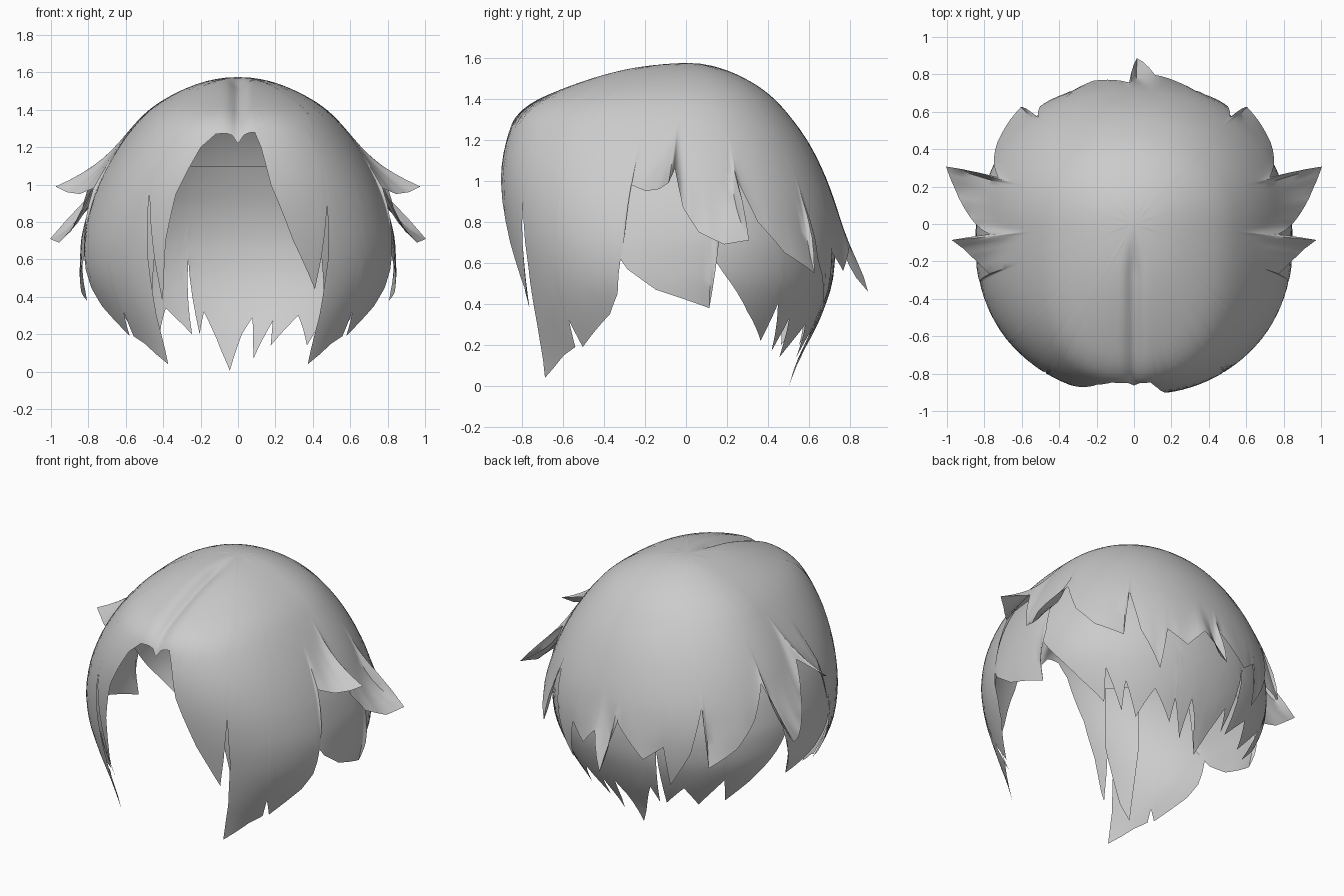
import bpy, bmesh
from math import sin, cos, radians, exp, sqrt

if "Cube" in bpy.data.objects:
    bpy.data.objects.remove(bpy.data.objects["Cube"])

TOP = 1.575
# radius of the hair volume against height: (z, r)
FRONT = [(0, .80), (.3, .83), (.5, .85), (.7, .89), (.95, .92), (1.15, .90), (1.35, .82),
         (1.41, .70), (1.48, .52), (1.53, .36), (1.565, .18), (TOP, 0)]
SIDE = [(0, .56), (.2, .68), (.4, .82), (.6, .87), (.8, .84), (1.0, .765), (1.1, .71), (1.2, .65),
        (1.4, .48), (1.5, .31), (1.56, .14), (TOP, 0)]
BACK = [(0, .51), (.2, .63), (.4, .73), (.6, .77), (.8, .755), (.95, .71), (1.17, .61),
        (1.42, .41), (1.53, .22), (TOP, 0)]


def lookup(table, q):
    s, q = (-1, -q) if q < 0 else (1, q)
    pts = [(sqrt(TOP - z), r) for z, r in reversed(table)]
    for (q0, r0), (q1, r1) in zip(pts, pts[1:]):
        if q <= q1:
            return s * (r0 + (r1 - r0) * (q - q0) / (q1 - q0))
    return s * pts[-1][1]


def radius(table, z):
    q = sqrt(max(TOP - z, 0))
    return sum(lookup(table, q + d * .03) for d in (-2, -1, 0, 1, 2)) / 5


def surface(a, z, out):
    """Point on the hair volume at angle a (0 = front, 90 = +x) and height z."""
    s, c = sin(radians(a)), cos(radians(a))
    b = radius(FRONT if c > 0 else BACK, z)
    w = radius(SIDE, z)
    n = 2.4 if c > 0 else 2.1
    if b < 1e-4 or w < 1e-4:
        r = 0
    else:
        r = (abs(s / w) ** n + abs(c / b) ** n) ** (-1 / n) + out
    x, y = r * s, -r * c
    # centre parting
    if z > 1.2 and y < -.05:
        z -= .03 * exp(-(x / .04) ** 2) * min(1, (-.05 - y) / .2)
    return (x, y, z)


def sheet(name, hem, top, out=0.0, top_range=None, rows=26, flare_len=.3):
    """Sheet of hair hanging from height top to a hem of (angle, z, flare, skew) points."""
    hem = [(tuple(h) + (0, 0))[:4] for h in hem]
    line = []
    for p, q in zip(hem, hem[1:]):
        k = max(3, int(abs(q[0] - p[0]) / 2.5), int(abs(q[1] - p[1]) / .08))
        line += [[p[i] + (q[i] - p[i]) * j / k for i in range(4)] for j in range(k)]
    line.append(list(hem[-1]))
    verts, faces = [], []
    m = len(line)
    for j, (a, zh, fl, skew) in enumerate(line):
        at = a
        if top_range:
            at = top_range[0] + (top_range[1] - top_range[0]) * j / (m - 1)
        for i in range(rows + 1):
            v = i / rows
            z = top - (top - zh) * v ** 1.6
            f = fl * max(0, 1 - (z - zh) / flare_len) ** 2.6
            o = out * min(1, (TOP - z) * 5)
            turn = skew * max(0, 1 - (z - zh) / .8) ** 2
            verts.append(surface(at + (a - at) * v + turn, z, o + f))
    for j in range(m - 1):
        for i in range(rows):
            k = j * (rows + 1) + i
            faces.append((k, k + 1, k + rows + 2, k + rows + 1))
    me = bpy.data.meshes.new(name)
    me.from_pydata(verts, [], faces)
    # weld the crown and keep the lock edges crisp
    bm = bmesh.new()
    bm.from_mesh(me)
    bmesh.ops.remove_doubles(bm, verts=bm.verts, dist=1e-4)
    bmesh.ops.recalc_face_normals(bm, faces=bm.faces)
    bm.normal_update()
    if sum(f.normal.dot(f.calc_center_median()) for f in bm.faces) < 0:
        bmesh.ops.reverse_faces(bm, faces=bm.faces)
    bm.to_mesh(me)
    bm.free()
    ob = bpy.data.objects.new(name, me)
    bpy.context.collection.objects.link(ob)
    bpy.context.view_layer.objects.active = ob
    ob.select_set(True)
    bpy.ops.object.shade_smooth_by_angle(angle=radians(50))
    ob.select_set(False)
    return ob


def mirror(hem):
    return [(-h[0],) + tuple(h[1:3]) + ((0,) * (3 - len(h)) + (-h[3],) if len(h) > 3 else ())
            for h in reversed(hem)]


# outer layer: fringe, long front locks, side flicks, back tips
fringe_right = [(0, 1.25), (2, 1.28), (6, 1.28), (8, 1.2), (11, 1.0), (19, .7), (28, .44), (29.5, .62), (31, .9)]
fringe_left = [(0, 1.25), (2, 1.28), (8, 1.27), (13, 1.2), (17, 1.08), (21, .95), (25, .7), (27, .45), (28, .38),
               (29.5, .6), (31, .97)]
long_lock = [(33, .6, 0, -1), (34, .3, 0, -3), (35, .04, 0, -6.5), (38, .09, 0, -4), (42, .15, 0, -2),
             (46, .19), (47, .32), (49, .19), (56, .27), (63, .35), (67, .45), (70, .73)]
flicks = [(71, .98, .02), (77, .95, .07), (82, .96, .14), (85, .99, .21), (86, 1.06, .04),
          (89, .87, .02), (94, .75, .05), (101, .69, .12), (107, .71, .2), (109, 1.0, .01),
          (115, .8), (124, .65, .02), (136, .55, .06), (138, .9)]
back_tips = [(143, .62), (152, .39, .02), (155, .65), (164, .56, .03)]
back_tuft = [(172, .68, .04), (179, .46, .15), (182, .75)]
half = long_lock + flicks + back_tips
left = [(360 + h[0],) + tuple(h[1:]) for h in mirror(fringe_left + half)]
sheet("outer_hair", fringe_right + half + back_tuft + left, TOP)

# lower back layer, hanging under the outer one
low_side = [(93, .75), (103, .55), (114, .36), (124, .22), (127, .4), (133, .17), (136, .33), (141, .14)]
nape = [(151, .3), (162, .14), (163, .27), (171, .07), (173, .29), (178, .2), (185, .005), (189, .1),
        (196, .32), (200, .2), (201, .6), (204, .2)]
low_left = [(360 + a, z) for a, z in mirror(low_side[:5] + [(138, .2), (146, .34)])]
sheet("lower_back_hair", low_side + nape + low_left, 1.1, -.035)

# panels over the ears
ear = [(64, .72), (71, .57, .02), (80, .47, .03), (88, .43, .04), (98, .38, .04), (99, .5, .03), (101, .7)]
sheet("ear_panel_right", ear, 1.1, -.015)
sheet("ear_panel_left", mirror(ear), 1.1, -.015)

# locks tucked behind the fringe gaps: top range, hem, top, offset
fringe_lock = [(29, .75), (34, .35), (38, .2), (40, .5), (42, .8)]
sheet("fringe_lock_right", fringe_lock, 1.15, -.035, (28, 42), 14)
sheet("fringe_lock_left", mirror(fringe_lock), 1.15, -.035, (-42, -28), 14)
